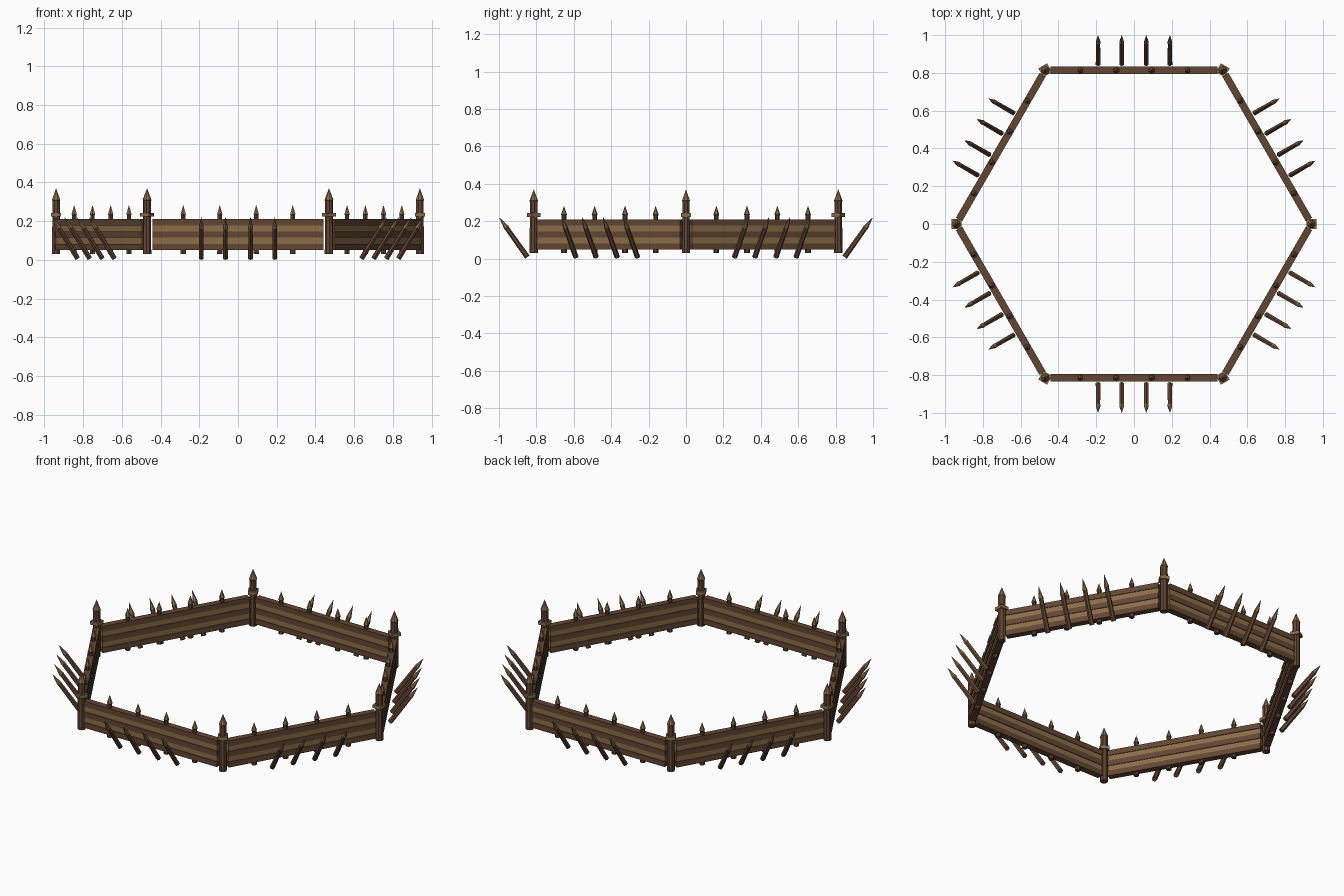
import bpy, bmesh, math
from mathutils import Matrix, Vector

if "Cube" in bpy.data.objects:
    bpy.data.objects.remove(bpy.data.objects["Cube"])

def material(name, rgb):
    m = bpy.data.materials.new(name)
    m.diffuse_color = (*rgb, 1)
    m.use_nodes = True
    m.node_tree.nodes["Principled BSDF"].inputs["Base Color"].default_value = m.diffuse_color
    return m

BROWN = material("brown wood", (0.125, 0.062, 0.033))
TAN = material("tan wood", (0.26, 0.155, 0.068))
DARK = material("dark wood", (0.095, 0.05, 0.028))

R = 0.94                              # corner radius of the hexagon
AP = R * math.cos(math.pi / 6)        # distance from centre to a wall

def finish(name, bm, mats):
    me = bpy.data.meshes.new(name)
    bmesh.ops.recalc_face_normals(bm, faces=bm.faces)
    bm.to_mesh(me)
    bm.free()
    for m in mats:
        me.materials.append(m)
    ob = bpy.data.objects.new(name, me)
    bpy.context.collection.objects.link(ob)
    return ob

def box(bm, size, mat):
    bmesh.ops.create_cube(bm, size=1, matrix=mat @ Matrix.Diagonal((*size, 1)))

def pole(bm, rings, sides, mat):
    """Pointed pole: rings of (radius, height), last ring is the point; tip faces get slot 1."""
    loops = []
    for r, z in rings[:-1]:
        loops.append([bm.verts.new(mat @ Vector((r * math.cos(a), r * math.sin(a), z)))
                      for a in [math.tau * (i + .5) / sides for i in range(sides)]])
    bm.faces.new(loops[0])
    for k in range(len(loops) - 1):
        for i in range(sides):
            j = (i + 1) % sides
            f = bm.faces.new((loops[k][i], loops[k][j], loops[k + 1][j], loops[k + 1][i]))
    tip = bm.verts.new(mat @ Vector((0, 0, rings[-1][1])))
    for i in range(sides):
        f = bm.faces.new((loops[-1][i], loops[-1][(i + 1) % sides], tip))
        f.material_index = 1

for n in range(6):
    turn = Matrix.Rotation(math.tau * n / 6, 4, 'Z')

    # corner post with square collar
    at = turn @ Matrix.Translation((R, 0, 0))
    bm = bmesh.new()
    pole(bm, [(0.022, 0.03), (0.021, 0.305), (0.023, 0.31), (0, 0.37)], 8, at)
    finish("corner_post", bm, [BROWN, TAN])
    bm = bmesh.new()
    box(bm, (0.053, 0.053, 0.02), at @ Matrix.Translation((0, 0, 0.233)))
    finish("post_collar", bm, [TAN])

    # wall boards, alternating wide dark rails and recessed tan boards
    side = turn @ Matrix.Translation((0, -AP, 0))
    h = 0.16 / 5
    for name, rows, thick, mat in (("wall_rails", (0, 2, 4), 0.038, BROWN),
                                   ("wall_boards", (1, 3), 0.030, TAN)):
        bm = bmesh.new()
        for k in rows:
            box(bm, (0.885, thick, h), side @ Matrix.Translation((0, 0, 0.05 + h * (k + .5))))
        finish(name, bm, [mat])

    # upright stakes through the wall
    bm = bmesh.new()
    for x in (-0.283, -0.094, 0.094, 0.283):
        pole(bm, [(0.0155, 0.03), (0.0125, 0.23), (0.016, 0.235), (0, 0.283)], 6,
             side @ Matrix.Translation((x, 0, 0)))
    finish("wall_stakes", bm, [DARK, TAN])

    # slanted spikes leaning outwards
    bm = bmesh.new()
    base, end = Vector((0, -0.848, 0.008)), Vector((0, -1.0, 0.222))
    lean = (end - base).to_track_quat('Z', 'Y').to_matrix().to_4x4()
    L = (end - base).length
    for x in (-0.19, -0.065, 0.065, 0.19):
        pole(bm, [(0.0145, 0), (0.0125, L * 0.72), (0.014, L * 0.74), (0, L)], 6,
             turn @ Matrix.Translation(base + Vector((x, 0, 0))) @ lean)
    finish("slanted_spikes", bm, [BROWN, TAN])
